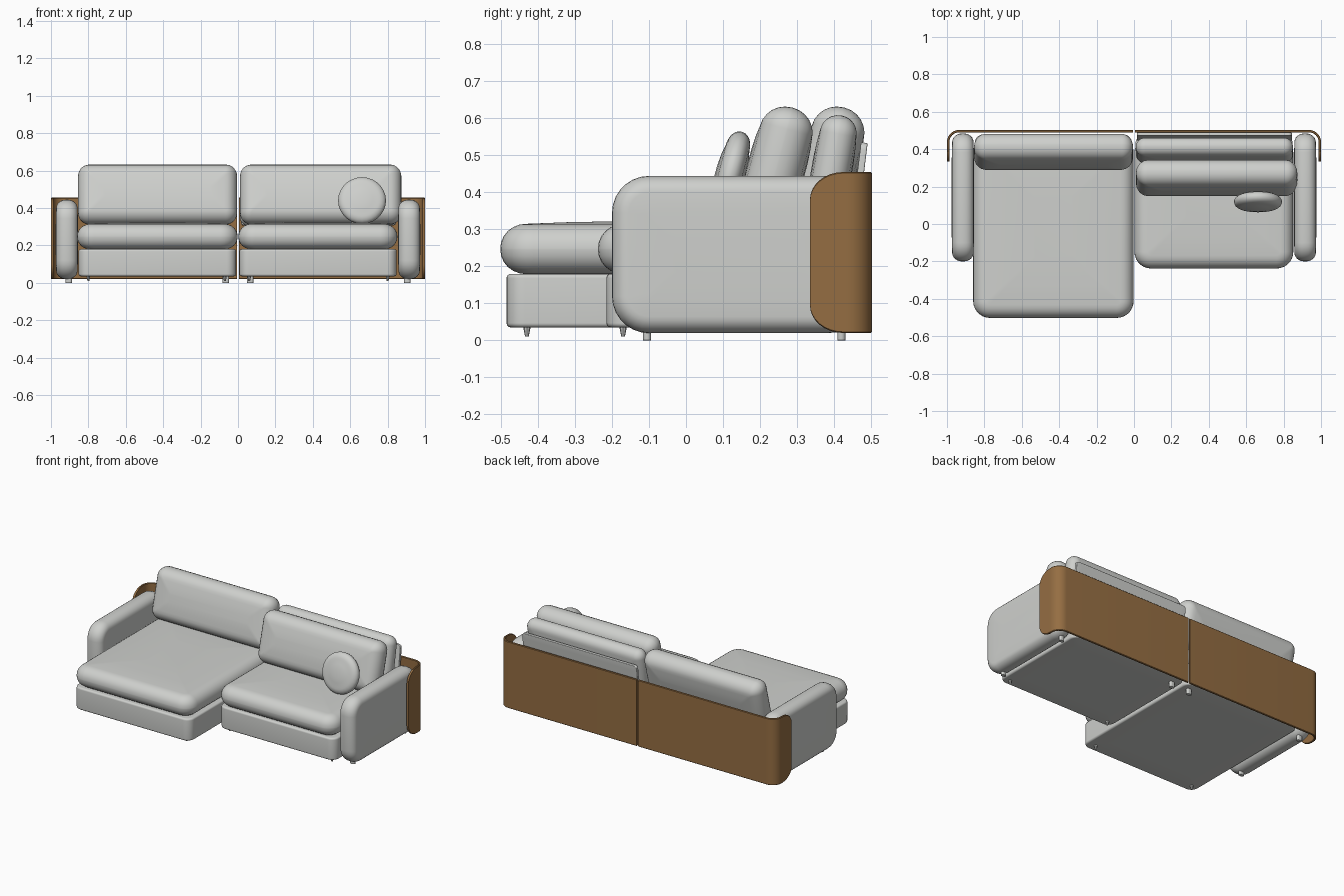
import bpy, bmesh, math
from mathutils import Matrix, Vector

if "Cube" in bpy.data.objects:
    bpy.data.objects.remove(bpy.data.objects["Cube"])


def material(name, rgb):
    m = bpy.data.materials.new(name)
    m.diffuse_color = (*rgb, 1)
    m.use_nodes = True
    m.node_tree.nodes["Principled BSDF"].inputs["Base Color"].default_value = m.diffuse_color
    return m


FABRIC = material("light grey fabric", (0.62, 0.63, 0.61))
WOOD = material("brown wood", (0.30, 0.155, 0.055))


def loft(name, rings, mat, matrix=Matrix()):
    """Skin equal-length rings of points, cap both ends, shade smooth."""
    bm = bmesh.new()
    loops = [[bm.verts.new(matrix @ Vector(p)) for p in r] for r in rings]
    n = len(loops[0])
    for a, b in zip(loops, loops[1:]):
        for i in range(n):
            j = (i + 1) % n
            bm.faces.new((a[i], a[j], b[j], b[i]))
    bm.faces.new(loops[0][::-1])
    bm.faces.new(loops[-1])
    bmesh.ops.remove_doubles(bm, verts=bm.verts, dist=0.0002)
    bmesh.ops.recalc_face_normals(bm, faces=bm.faces)
    me = bpy.data.meshes.new(name)
    bm.to_mesh(me)
    bm.free()
    me.materials.append(mat)
    ob = bpy.data.objects.new(name, me)
    bpy.context.collection.objects.link(ob)
    bpy.ops.object.select_all(action='DESELECT')
    ob.select_set(True)
    bpy.context.view_layer.objects.active = ob
    bpy.ops.object.shade_smooth_by_angle(angle=math.radians(40))
    return ob


def rounded_rect(hx, hy, r, z, seg=7):
    pts = []
    for k, (sx, sy) in enumerate(((1, 1), (-1, 1), (-1, -1), (1, -1))):
        for i in range(seg + 1):
            a = math.pi / 2 * (k + i / seg)
            pts.append((sx * (hx - r) + r * math.cos(a),
                        sy * (hy - r) + r * math.sin(a), z))
    return pts


def slab(name, center, size, corner, inset, drop, crown=0.0, rot=Matrix(), seg=6):
    """Soft block: rounded outline in local XY, elliptical edges over local Z."""
    hx, hy, hz = (s / 2 for s in size)
    prof = [(inset * (1 - math.cos(math.pi / 2 * i / seg)),
             hz - drop + drop * math.sin(math.pi / 2 * i / seg)) for i in range(seg + 1)]
    rest = min(hx, hy) - inset
    prof += [(inset + rest * 0.3, hz + crown * 0.6), (inset + rest * 0.7, hz + crown)]
    prof = [(d, -z) for d, z in reversed(prof)] + prof
    rings = [rounded_rect(hx - d, hy - d,
                          min(max(corner - d, 0.012), hx - d, hy - d), z) for d, z in prof]
    return loft(name, rings, FABRIC, Matrix.Translation(center) @ rot)


def box(name, x, y, z, corner, inset, drop, crown=0.0):
    """Slab lying flat, given by its x, y and z ranges."""
    c = [(a + b) / 2 for a, b in (x, y, z)]
    s = [b - a for a, b in (x, y, z)]
    s[2] -= 2 * crown
    return slab(name, c, s, corner, inset, drop, crown)


def leaning(deg):
    """Stand a slab upright and lean its top backwards."""
    return Matrix.Rotation(math.radians(90 - deg), 4, 'X')


# bases and seat cushions: long chaise on the left, short seat on the right
box("chaise_base", (-0.852, -0.01), (-0.485, 0.48), (0.035, 0.18), 0.05, 0.012, 0.012)
box("seat_base", (0.008, 0.848), (-0.215, 0.48), (0.035, 0.18), 0.05, 0.012, 0.012)
box("chaise_cushion", (-0.86, -0.002), (-0.502, 0.47), (0.172, 0.322), 0.09, 0.07, 0.066, 0.007)
box("seat_cushion", (0.002, 0.852), (-0.238, 0.47), (0.172, 0.322), 0.09, 0.07, 0.066, 0.007)

# back cushions
slab("chaise_back_cushion", (-0.43, 0.386, 0.472), (0.85, 0.325, 0.145), 0.06,
     0.07, 0.07, 0.006, leaning(15))
slab("seat_back_cushion", (0.442, 0.246, 0.472), (0.862, 0.325, 0.145), 0.06,
     0.07, 0.07, 0.006, leaning(15))
slab("rear_back_cushion", (0.43, 0.393, 0.455), (0.84, 0.31, 0.10), 0.05,
     0.05, 0.048, 0.005, leaning(10))

# thin backrest board behind the seat
slab("backrest_board", (0.43, 0.468, 0.42), (0.83, 0.23, 0.018), 0.02, 0.004, 0.004,
     0, leaning(7))

# round scatter pillow
slab("round_pillow", (0.663, 0.118, 0.44), (0.256, 0.256, 0.066), 0.128,
     0.045, 0.031, 0.008, leaning(15))

# armrests: outline in the YZ plane, thickness across X
to_side = Matrix(((0, 0, 1, 0), (1, 0, 0, 0), (0, 1, 0, 0), (0, 0, 0, 1)))
for side, s in (("left", -1), ("right", 1)):
    slab(side + "_armrest", (s * 0.915, 0.142, 0.232), (0.684, 0.425, 0.114), 0.10,
         0.045, 0.052, 0.003, to_side)


def back_panel(name, s):
    """Wood shell across the back that wraps round the outer corner."""
    x1, y1, r, t, end = 1.0, 0.503, 0.065, 0.013, 0.335
    path = [(0.006, y1, 0, 1), (x1 - r, y1, 0, 1)]
    for i in range(1, 9):
        a = math.pi / 2 * (1 - i / 8)
        c, q = math.cos(a), math.sin(a)
        path.append((x1 - r + r * c, y1 - r + r * q, c, q))
    cr, cz = 0.09, 0.075
    path += [(x1, end + cr * (1 - math.sin(math.pi / 2 * i / 8)), 1, 0) for i in range(9)]
    rings = []
    for x, y, nx, ny in path:
        d = min(max(y - end, 0), cr) / cr
        k = cz * (1 - math.sqrt(max(0, 1 - (1 - d) ** 2)))
        lo, hi = 0.02 + k, 0.455 - k
        b = 0.003
        # outer and inner skins with slightly eased top and bottom edges
        sect = ((0, lo + b), (0, hi - b), (b, hi), (t - b, hi),
                (t, hi - b), (t, lo + b), (t - b, lo), (b, lo))
        rings.append([(s * (x - nx * o), y - ny * o, z) for o, z in sect])
    loft(name, rings, WOOD)


back_panel("left_back_panel", -1)
back_panel("right_back_panel", 1)

# block legs under the arms and the rear middle
for s in (-1, 1):
    for x, y in ((0.905, -0.105), (0.905, 0.42), (0.065, 0.42)):
        box("leg", (s * x - 0.017, s * x + 0.017), (y - 0.011, y + 0.011),
            (0, 0.045), 0.004, 0.001, 0.001)

# small tapered feet under the front of each seat
for x, y in ((-0.80, -0.43), (-0.07, -0.43), (0.06, -0.17), (0.80, -0.17)):
    loft("front_foot", [[(x + r * math.cos(a * math.pi / 4), y + r * math.sin(a * math.pi / 4), z)
                         for a in range(8)] for r, z in ((0.005, 0.01), (0.011, 0.04))], FABRIC)
